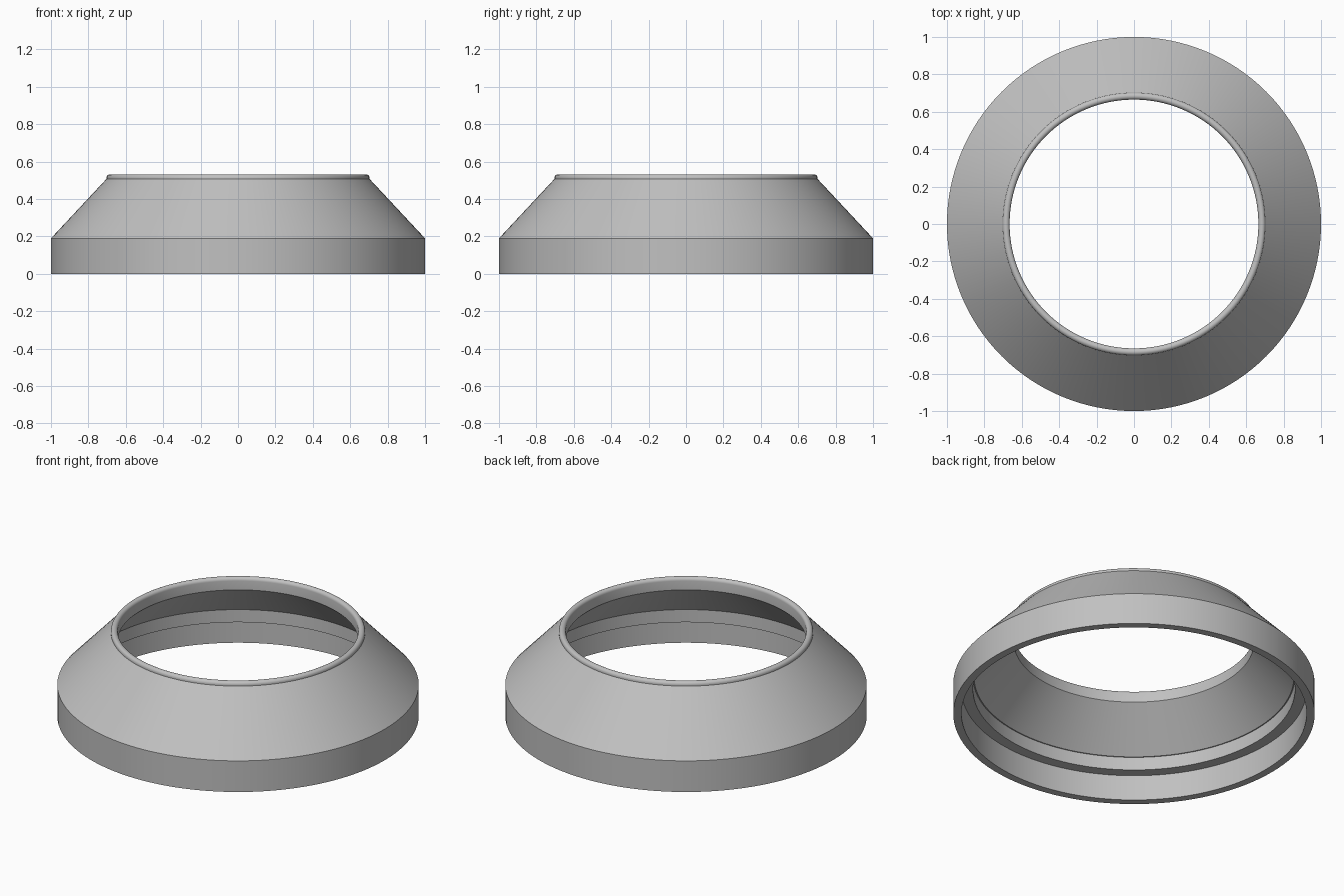
import bpy
import bmesh
import math

if "Cube" in bpy.data.objects:
    bpy.data.objects.remove(bpy.data.objects["Cube"], do_unlink=True)

SEGMENTS = 128

# Plain grey material
grey = bpy.data.materials.new("plain_grey")
grey.use_nodes = True
colour = (0.53, 0.53, 0.53, 1.0)
grey.diffuse_color = colour
grey.node_tree.nodes["Principled BSDF"].inputs["Base Color"].default_value = colour

# Outer skirt and sloping shoulder
outer = [(1.0, 0.0), (1.0, 0.19), (0.703, 0.508)]

# Rounded lip around the top opening
lip_r, lip_z, lip_size = 0.684, 0.513, 0.019
lip = [(lip_r + lip_size * math.cos(math.pi * i / 10),
        lip_z + lip_size * math.sin(math.pi * i / 10)) for i in range(11)]

# Throat, inner cone, stepped seat and bottom recess
inner = [(0.665, 0.458), (0.885, 0.235), (0.891, 0.235),
         (0.891, 0.155), (0.955, 0.155), (0.955, 0.0)]


def lathe(name, profile, material):
    """Revolve a closed profile of (radius, height) around the z axis."""
    bm = bmesh.new()
    verts = [bm.verts.new((r, 0, z)) for r, z in profile]
    edges = [bm.edges.new((v, verts[(i + 1) % len(verts)]))
             for i, v in enumerate(verts)]
    bmesh.ops.spin(bm, geom=verts + edges, cent=(0, 0, 0), axis=(0, 0, 1),
                   angle=math.tau, steps=SEGMENTS, use_duplicate=False)
    bmesh.ops.remove_doubles(bm, verts=bm.verts[:], dist=0.0005)
    bmesh.ops.recalc_face_normals(bm, faces=bm.faces[:])
    mesh = bpy.data.meshes.new(name)
    bm.to_mesh(mesh)
    bm.free()
    mesh.materials.append(material)
    obj = bpy.data.objects.new(name, mesh)
    bpy.context.collection.objects.link(obj)
    for other in bpy.context.selected_objects:
        other.select_set(False)
    bpy.context.view_layer.objects.active = obj
    obj.select_set(True)
    bpy.ops.object.shade_smooth_by_angle(angle=math.radians(28))
    return obj


lathe("tapered_ring", outer + lip + inner, grey)
